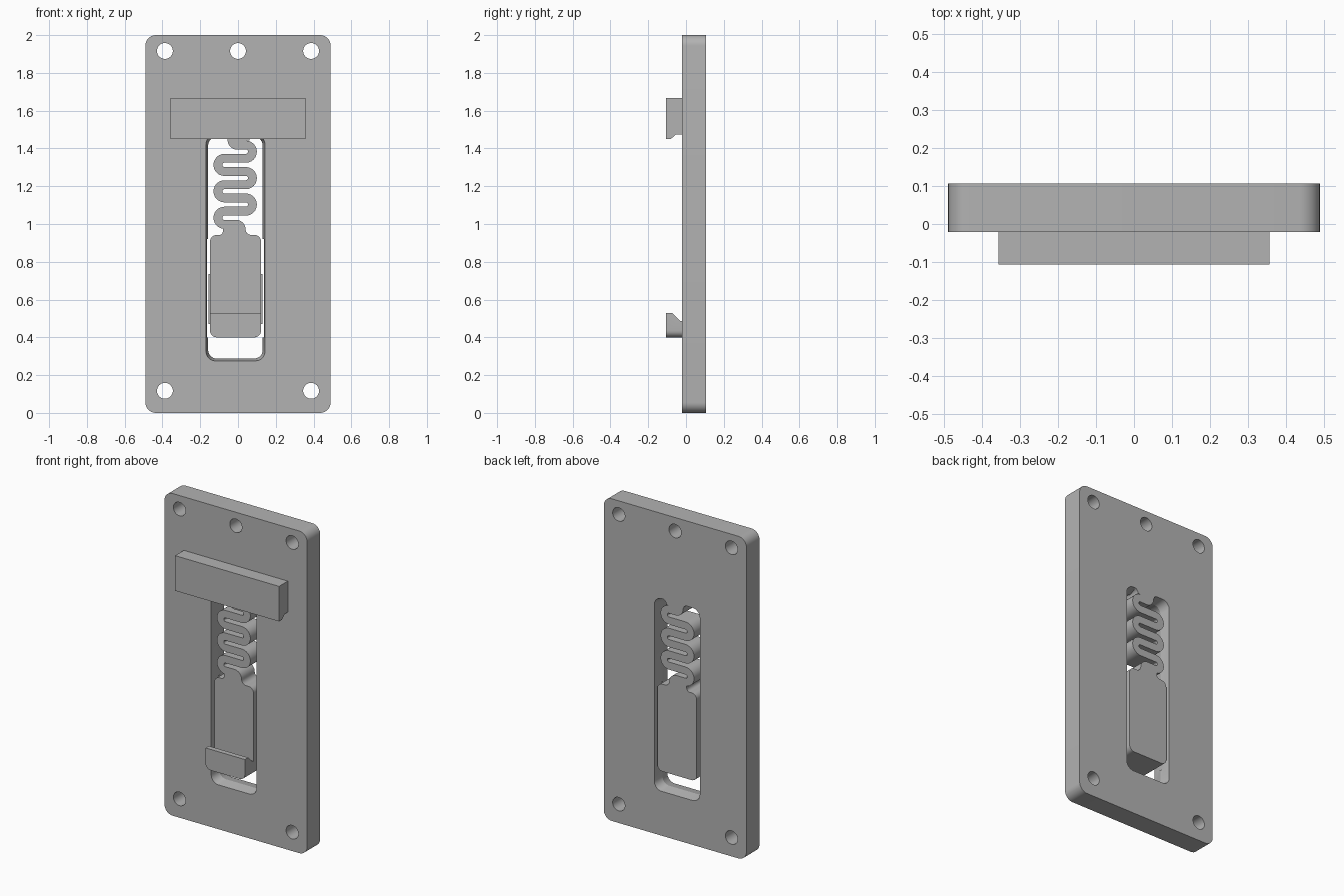
import bpy, bmesh
from math import sin, cos, radians

if "Cube" in bpy.data.objects:
    bpy.data.objects.remove(bpy.data.objects["Cube"], do_unlink=True)

FRONT, BACK, HOOK = -0.021, 0.107, -0.107

grey = bpy.data.materials.new("plain grey")
grey.use_nodes = True
grey.diffuse_color = (0.45, 0.45, 0.45, 1)
grey.node_tree.nodes["Principled BSDF"].inputs["Base Color"].default_value = grey.diffuse_color


def arc(cx, cz, r, a0, a1, n=8):
    angles = [radians(a0 + (a1 - a0) * i / n) for i in range(n + 1)]
    return [(cx + r * cos(a), cz + r * sin(a)) for a in angles]


def rounded(x0, x1, z0, z1, r):
    corners = [(x1 - r, z1 - r), (x0 + r, z1 - r), (x0 + r, z0 + r), (x1 - r, z0 + r)]
    return [p for i, c in enumerate(corners) for p in arc(*c, r, 90 * i, 90 * i + 90)]


def loft(name, sections):
    """Solid through equal-length (x, z) outlines, each placed at its own y."""
    bm = bmesh.new()
    rings = [[bm.verts.new((x, y, z)) for x, z in outline] for y, outline in sections]
    for a, b in zip(rings, rings[1:]):
        for i in range(len(a)):
            bm.faces.new((a[i - 1], a[i], b[i], b[i - 1]))
    bm.faces.new(rings[0])
    bm.faces.new(rings[-1])
    return make(name, bm)


def make(name, bm):
    bmesh.ops.recalc_face_normals(bm, faces=bm.faces)
    mesh = bpy.data.meshes.new(name)
    bm.to_mesh(mesh)
    bm.free()
    mesh.materials.append(grey)
    obj = bpy.data.objects.new(name, mesh)
    bpy.context.collection.objects.link(obj)
    return obj


def prism(name, outline, y0=FRONT, y1=BACK):
    return loft(name, [(y0, outline), (y1, outline)])


def bar(name, profile, x0, x1, corner=0):
    """Extrude a (y, z) profile along x, optionally rounding its lower corners."""
    bm = bmesh.new()
    a, b = [[bm.verts.new((x, y, z)) for y, z in profile] for x in (x0, x1)]
    for i in range(len(a)):
        bm.faces.new((a[i - 1], a[i], b[i], b[i - 1]))
    bm.faces.new(a)
    bm.faces.new(b)
    if corner:
        low = min(z for _, z in profile)
        edges = [e for e in bm.edges if all(abs(v.co.z - low) < 1e-4 for v in e.verts)
                 and abs(e.verts[0].co.x - e.verts[1].co.x) < 1e-4]
        bmesh.ops.bevel(bm, geom=edges, offset=corner, segments=6, profile=0.5, affect='EDGES')
    return make(name, bm)


# Mounting plate
plate = prism("mounting_plate", rounded(-0.49, 0.49, 0, 2, 0.055))

# Cutters: ridged slot, straight guide section, screw holes
wide = rounded(-0.17, 0.143, 0.275, 1.472, 0.05)
tight = rounded(-0.158, 0.131, 0.288, 1.46, 0.045)
middle = (FRONT + BACK) / 2
cutters = [
    loft("slot_cutter", [(FRONT - 0.002, wide), (middle, tight), (BACK + 0.002, wide)]),
    prism("guide_cutter", [(-0.164, 0.4), (0.137, 0.4), (0.137, 0.92), (-0.164, 0.92)], -0.2, 0.2)]
for x, z in [(-0.387, 1.916), (0, 1.916), (0.387, 1.916), (-0.387, 0.117), (0.387, 0.117)]:
    cutters.append(prism("hole_cutter", arc(x, z, 0.042, 0, 360, 40)[:-1], -0.2, 0.2))
for c in cutters:
    c.hide_render = True
    mod = plate.modifiers.new("cut", 'BOOLEAN')
    mod.operation, mod.solver, mod.object = 'DIFFERENCE', 'EXACT', c

# Serpentine spring: centre line offset to both sides
STEP, HALF = 0.07, 0.0235
top, right, left = 1.418, 0.0415, -0.0715
inner, outer = [(0.0, top + HALF)], [(0.0, top - HALF)]
for i in range(6):
    cz = top - STEP * (i + 0.5)
    if i % 2 == 0:
        ends, cx = (90, -90), right
    else:
        ends, cx = (90, 270), left
    big = arc(cx, cz, STEP / 2 + HALF, *ends, 12)
    small = arc(cx, cz, STEP / 2 - HALF, *ends, 12)
    inner += big if i % 2 == 0 else small
    outer += small if i % 2 == 0 else big
last = top - 6 * STEP
inner.append((-0.01, last + HALF))
outer.append((-0.01, last - HALF))
prism("spring", inner + outer[::-1])

# Flared ends joining the spring to the plate and the slider
prism("spring_root", arc(-0.005, 1.444, 0.05, 180, 270) + [(0.035, 1.394), (0.04, 1.4415)]
      + arc(0.09, 1.443, 0.03, 180, 90) + arc(-0.085, 1.443, 0.03, 90, 0))
prism("spring_neck", [(-0.06, last + HALF)] + arc(-0.01, 0.972, 0.05, 90, 0)
      + arc(0.07, 0.972, 0.03, 180, 270)
      + arc(-0.10, 0.962, 0.02, 270, 360) + [(-0.08, 0.985)])

# Slider with its side tongues
prism("slider", rounded(-0.148, 0.122, 0.4, 0.942, 0.035))
for name, x0, x1 in [("right_tongue", -0.157, -0.14), ("left_tongue", 0.114, 0.131)]:
    prism(name, [(x0, 0.47), (x1, 0.47), (x1, 0.735), (x0, 0.735)], 0.02, 0.066)

# Hooked lower catch and fixed upper catch
bar("lower_catch", [(FRONT, 0.4), (HOOK, 0.4), (HOOK, 0.53), (-0.075, 0.53),
                    (-0.03, 0.487), (FRONT, 0.487)], -0.148, 0.122, 0.035)
bar("upper_catch", [(FRONT, 1.475), (-0.053, 1.475), (-0.08, 1.45), (HOOK, 1.45),
                    (HOOK, 1.668), (FRONT, 1.668)], -0.357, 0.357)

# Apply the cuts, remove the cutters and shade the rounded edges
bpy.ops.object.select_all(action='DESELECT')
plate.select_set(True)
bpy.context.view_layer.objects.active = plate
bpy.ops.object.convert(target='MESH')
for c in cutters:
    bpy.data.objects.remove(c, do_unlink=True)
for obj in bpy.context.collection.objects:
    if obj.type == 'MESH':
        obj.select_set(True)
bpy.ops.object.shade_smooth_by_angle(angle=radians(16))
